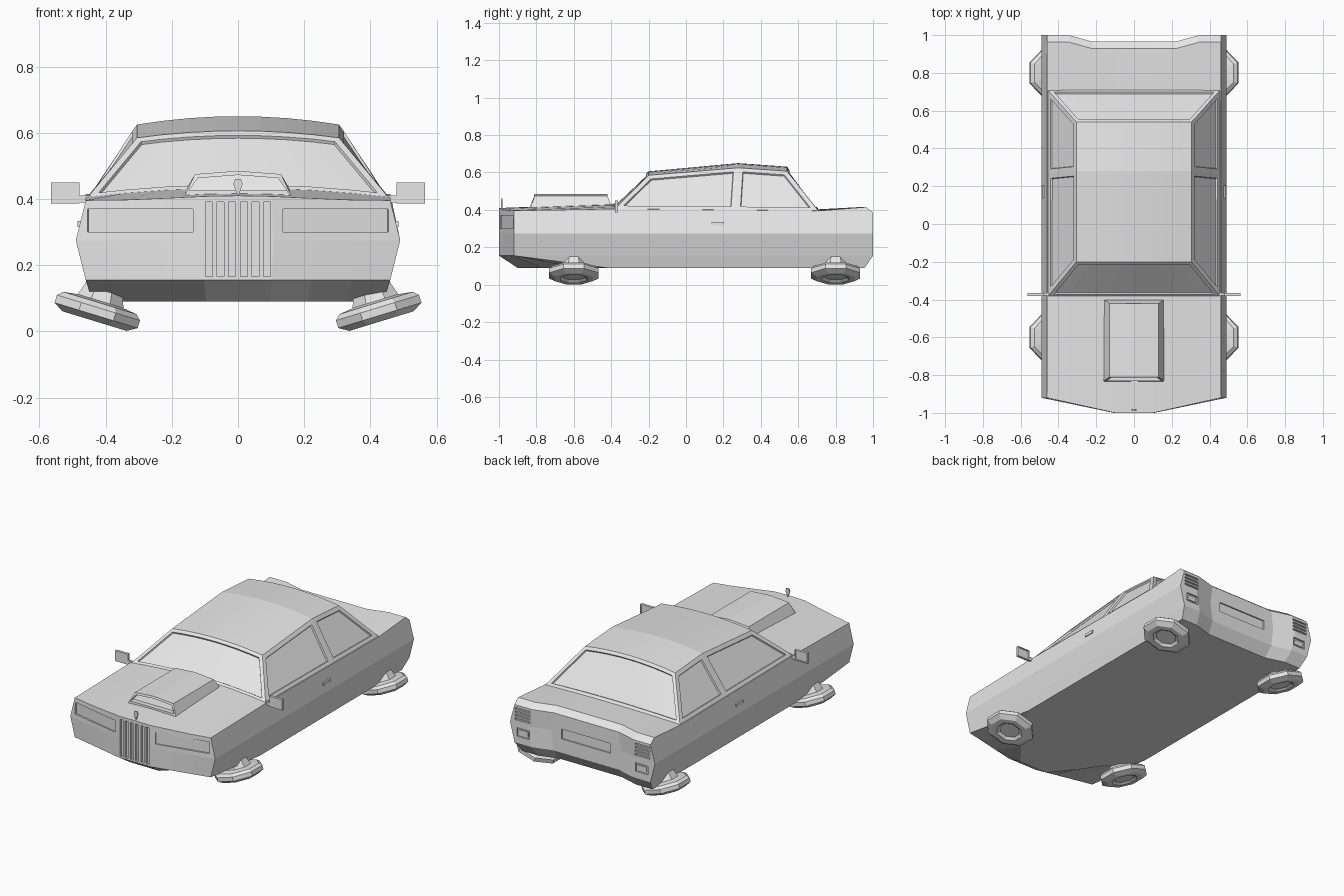
import bpy, bmesh, math
from mathutils import Matrix, Vector

if "Cube" in bpy.data.objects:
    bpy.data.objects.remove(bpy.data.objects["Cube"])

grey = bpy.data.materials.new("light_grey")
grey.use_nodes = True
grey.diffuse_color = (0.8, 0.8, 0.8, 1)
grey.node_tree.nodes["Principled BSDF"].inputs["Base Color"].default_value = (0.8, 0.8, 0.8, 1)


def finish(name, bm):
    bmesh.ops.recalc_face_normals(bm, faces=bm.faces[:])
    mesh = bpy.data.meshes.new(name)
    bm.to_mesh(mesh)
    bm.free()
    mesh.materials.append(grey)
    obj = bpy.data.objects.new(name, mesh)
    bpy.context.collection.objects.link(obj)
    return obj


def add_box(bm, center, size, turn=0):
    m = (Matrix.Translation(center) @ Matrix.Rotation(turn, 4, 'Z')
         @ Matrix.Diagonal((*size, 1)))
    return bmesh.ops.create_cube(bm, size=1, matrix=m)["verts"]


def ramp(x, x0, x1, a, b):
    t = min(max((abs(x) - x0) / (x1 - x0), 0), 1)
    return a + (b - a) * t


# Body shell: one closed y-z outline per column, lofted across the width
columns = [-1, -0.75, -0.48, -0.22, 0, 0.22, 0.48, 0.75, 1]
HALF = 0.46


def outline(t):
    x = t * HALF
    nose = ramp(x, 0.1, HALF, -1, -0.92)
    tail = ramp(x, 0.22, 0.34, 0.965, 1)
    bow = 1 - t * t
    pts = [(HALF, nose, 0.396 + 0.014 * bow ** 3), (HALF, -0.385, 0.405 + 0.028 * bow),
           (HALF, 0.71, 0.395 + 0.008 * bow), (HALF, tail - 0.037, 0.415),
           (HALF, tail, 0.385), (0.49, tail, 0.275), (HALF, tail, 0.155),
           (0.44, tail - 0.045, 0.09), (0.44, ramp(x, 0.12, HALF, -0.9, -0.42), 0.09),
           (HALF, nose, 0.155), (0.49, nose, 0.275)]
    return [(t * w, y, z) for w, y, z in pts]


bm = bmesh.new()
loops = [[bm.verts.new(p) for p in outline(t)] for t in columns]
for a, b in zip(loops, loops[1:]):
    n = len(a)
    for i in range(n):
        j = (i + 1) % n
        bm.faces.new((a[i], a[j], b[j], b[i]))
for side in (loops[0], loops[-1]):
    bm.faces.new(side[:6] + side[10:])
    bm.faces.new((side[10], side[5], side[6], side[9]))
    bm.faces.new(side[6:10])
body = finish("body", bm)

# Recesses cut into the nose and tail
bm = bmesh.new()
for s in (-1, 1):
    for x in (0.018, 0.053, 0.088):
        add_box(bm, (s * x, -1, 0.278), (0.021, 0.03, 0.225))
    add_box(bm, (s * 0.295, -0.957, 0.335), (0.325, 0.012, 0.07), s * 0.22)
    for i in range(4):
        add_box(bm, (s * 0.405, 1, 0.30 + i * 0.021), (0.10, 0.02, 0.011))
    add_box(bm, (s * 0.40, 1, 0.222), (0.085, 0.02, 0.052))
add_box(bm, (0, 0.965, 0.27), (0.33, 0.016, 0.06))
cutter = finish("recess_cutter", bm)
cutter.hide_render = True
mod = body.modifiers.new("recesses", 'BOOLEAN')
mod.operation = 'DIFFERENCE'
mod.solver = 'EXACT'
mod.object = cutter
bpy.context.view_layer.update()
graph = bpy.context.evaluated_depsgraph_get()
cut_mesh = bpy.data.meshes.new_from_object(body.evaluated_get(graph))
body.modifiers.clear()
body.data = cut_mesh
bpy.data.objects.remove(cutter)

# Tail lamp lenses
bm = bmesh.new()
for s in (-1, 1):
    add_box(bm, (s * 0.40, 0.992, 0.222), (0.06, 0.008, 0.03))
finish("tail_lamp_lenses", bm)

# Cabin: crowned roof, raked glass and side windows set into the frame
bm = bmesh.new()
rows = []
for y, w, z, crown in ((-0.385, 0.457, 0.402, 0.028), (-0.2, 0.305, 0.585, 0.021),
                       (0.28, 0.305, 0.625, 0.025), (0.54, 0.305, 0.607, 0.024),
                       (0.71, 0.457, 0.392, 0.01)):
    rows.append([bm.verts.new((t * w, y, z + crown * (1 - t * t))) for t in columns])
strips = []
for a, b in zip(rows, rows[1:]):
    strips.append([bm.faces.new((a[i], a[i + 1], b[i + 1], b[i]))
                   for i in range(len(columns) - 1)])
posts = [bm.verts.new((s * 0.457, 0.265, 0.397)) for s in (-1, 1)]
windows = []
for post, k in zip(posts, (0, -1)):
    windows.append(bm.faces.new((rows[0][k], post, rows[2][k], rows[1][k])))
    windows.append(bm.faces.new((post, rows[4][k], rows[3][k], rows[2][k])))
bm.faces.new(rows[0] + [posts[1]] + rows[4][::-1] + [posts[0]])
bmesh.ops.recalc_face_normals(bm, faces=bm.faces[:])
for glass in (strips[0], strips[3]):
    bmesh.ops.inset_region(bm, faces=glass, thickness=0.02, depth=0, use_even_offset=True)
    bmesh.ops.inset_region(bm, faces=glass, thickness=0.003, depth=-0.009, use_even_offset=True)
bmesh.ops.inset_individual(bm, faces=windows, thickness=0.025, depth=0, use_even_offset=True)
bmesh.ops.inset_individual(bm, faces=windows, thickness=0.003, depth=-0.009, use_even_offset=True)
finish("cabin", bm)

# Hood scoop with an open mouth
bm = bmesh.new()
base, top = [], []
for y0, y1, z0 in ((-0.835, -0.81, 0.395), (-0.395, -0.42, 0.41)):
    base.append([bm.verts.new((x, y0, z0)) for x in (-0.168, 0, 0.168)])
    top.append([bm.verts.new((x, y1, z)) for x, z in ((-0.13, 0.475), (0, 0.485), (0.13, 0.475))])
mouth = bm.faces.new(base[0] + top[0][::-1])
bm.faces.new(base[1] + top[1][::-1])
for i in range(2):
    bm.faces.new((top[0][i], top[0][i + 1], top[1][i + 1], top[1][i]))
for k in (0, -1):
    bm.faces.new((base[0][k], base[1][k], top[1][k], top[0][k]))
bm.faces.new(base[0] + base[1][::-1])
bmesh.ops.recalc_face_normals(bm, faces=bm.faces[:])
bmesh.ops.inset_individual(bm, faces=[mouth], thickness=0.013, depth=0, use_even_offset=True)
for v in mouth.verts:
    v.co.z = max(v.co.z, 0.426)
inner = bmesh.ops.extrude_discrete_faces(bm, faces=[mouth])["faces"][0]
bmesh.ops.translate(bm, verts=inner.verts[:], vec=(0, 0.03, 0))
finish("hood_scoop", bm)

# Nose ornament
bm = bmesh.new()
shape = [(0, 0.405), (0.014, 0.445), (0.009, 0.46), (-0.009, 0.46), (-0.014, 0.445)]
face = bm.faces.new([bm.verts.new((x, -0.988, z)) for x, z in shape])
new = bmesh.ops.extrude_face_region(bm, geom=[face])["geom"]
bmesh.ops.translate(bm, verts=[g for g in new if isinstance(g, bmesh.types.BMVert)],
                    vec=(0, 0.008, 0))
finish("nose_ornament", bm)

# Side mirrors and door handles
for s, side in ((1, "left"), (-1, "right")):
    bm = bmesh.new()
    add_box(bm, (s * 0.522, -0.372, 0.418), (0.086, 0.016, 0.064))
    glass = max(bm.faces, key=lambda f: f.calc_center_median().y)
    bmesh.ops.inset_individual(bm, faces=[glass], thickness=0.008, depth=0)
    bmesh.ops.inset_individual(bm, faces=[glass], thickness=0.002, depth=-0.005)
    add_box(bm, (s * 0.465, -0.372, 0.4), (0.04, 0.012, 0.022))
    finish(side + "_mirror", bm)
    bm = bmesh.new()
    add_box(bm, (s * 0.477, 0.17, 0.325), (0.016, 0.065, 0.018))
    finish(side + "_door_handle", bm)

# Hover pods: eight-sided lathed discs tilted outward on stems
profile = [(0, -0.018), (0.06, -0.018), (0.078, -0.03), (0.11, -0.03), (0.142, -0.012),
           (0.142, 0.012), (0.125, 0.027), (0.078, 0.033), (0.056, 0.095), (0, 0.095)]
for s, side in ((1, "left"), (-1, "right")):
    for y, end in ((-0.6, "front"), (0.8, "rear")):
        bm = bmesh.new()
        line = [bm.verts.new((r, 0, h)) for r, h in profile]
        edges = [bm.edges.new(pair) for pair in zip(line, line[1:])]
        bmesh.ops.spin(bm, geom=line + edges, cent=(0, 0, 0), axis=(0, 0, 1),
                       angle=math.tau, steps=8, use_merge=True)
        bmesh.ops.remove_doubles(bm, verts=bm.verts[:], dist=0.0005)
        place = (Matrix.Translation(Vector((s * 0.425, y, 0.06)))
                 @ Matrix.Rotation(-s * math.radians(17), 4, 'Y')
                 @ Matrix.Rotation(math.pi / 8, 4, 'Z'))
        bm.transform(place)
        finish(end + "_" + side + "_hover_pod", bm)
